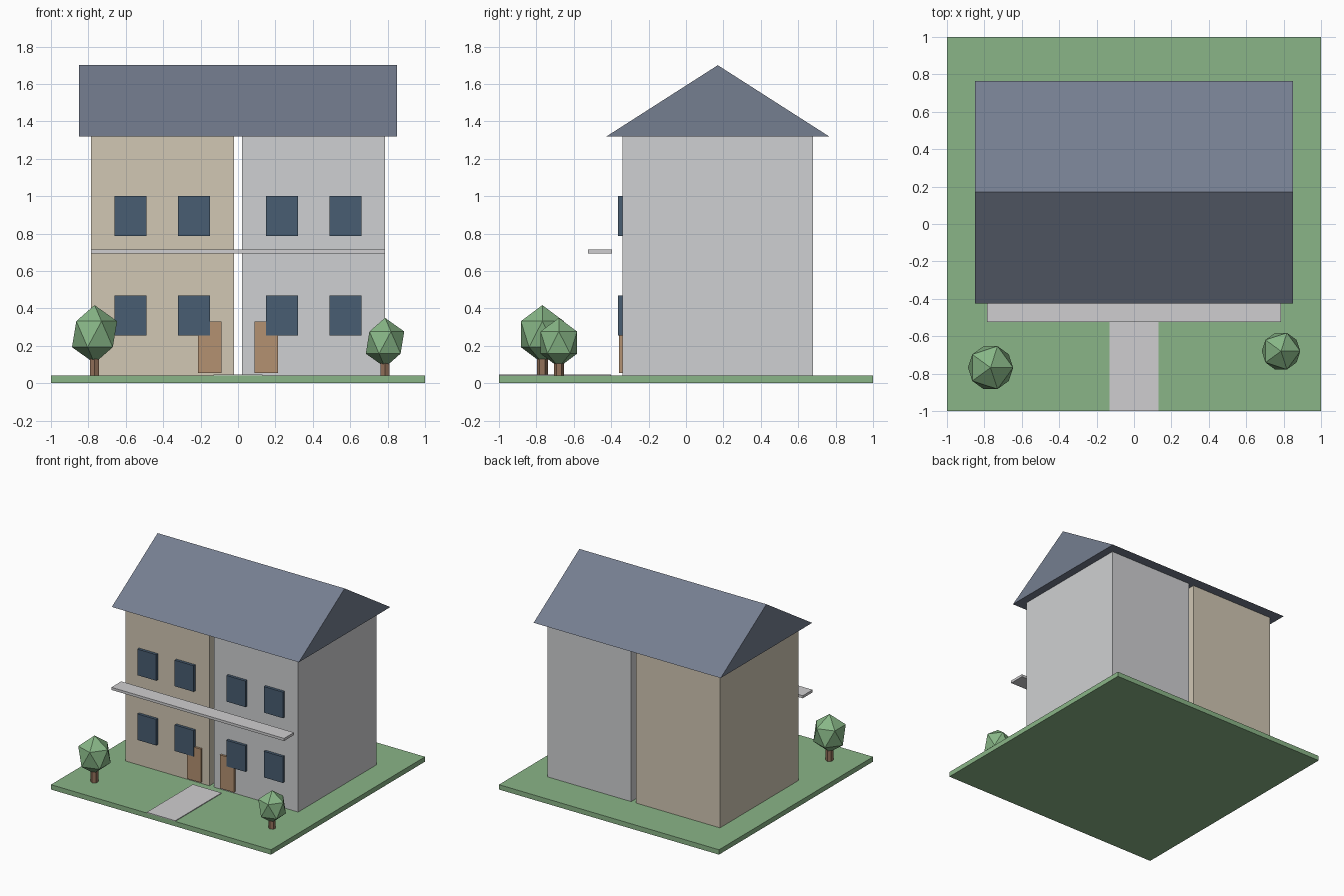
import bpy
import bmesh
from mathutils import Matrix, Vector

if "Cube" in bpy.data.objects:
    bpy.data.objects.remove(bpy.data.objects["Cube"], do_unlink=True)


def make_material(name, rgb):
    """Flat material from 8-bit display values, stored as linear."""
    linear = [((c / 255 + 0.055) / 1.055) ** 2.4 for c in rgb]
    mat = bpy.data.materials.new(name)
    mat.use_nodes = True
    mat.diffuse_color = (*linear, 1)
    bsdf = mat.node_tree.nodes["Principled BSDF"]
    bsdf.inputs["Base Color"].default_value = (*linear, 1)
    bsdf.inputs["Roughness"].default_value = 0.9
    return mat


GRASS = make_material("grass green", (138, 181, 135))
TAN = make_material("tan wall", (209, 199, 180))
GREY = make_material("light grey wall", (207, 208, 210))
ROOF = make_material("slate roof", (117, 126, 144))
GLASS = make_material("dark blue glass", (72, 93, 114))
WOOD = make_material("brown door", (179, 145, 113))
STONE = make_material("pale paving", (207, 206, 208))
LEAF = make_material("leaf green", (136, 183, 135))
BARK = make_material("bark brown", (146, 113, 90))


def add_object(name, bm, mat):
    bmesh.ops.recalc_face_normals(bm, faces=bm.faces)
    mesh = bpy.data.meshes.new(name)
    bm.to_mesh(mesh)
    bm.free()
    mesh.materials.append(mat)
    obj = bpy.data.objects.new(name, mesh)
    bpy.context.collection.objects.link(obj)
    return obj


def box(name, xs, ys, zs, mat):
    """Box given by its ranges along x, y and z."""
    spans = [sorted(s) for s in (xs, ys, zs)]
    centre = Vector([(a + b) / 2 for a, b in spans])
    size = [b - a for a, b in spans]
    bm = bmesh.new()
    bmesh.ops.create_cube(
        bm, size=1, matrix=Matrix.Translation(centre) @ Matrix.Diagonal((*size, 1)))
    return add_object(name, bm, mat)


def gable_roof(name, half_width, profile, mat):
    """Triangular y-z profile extruded along x."""
    bm = bmesh.new()
    face = bm.faces.new([bm.verts.new((-half_width, y, z)) for y, z in profile])
    new = bmesh.ops.extrude_face_region(bm, geom=[face])["geom"]
    verts = [v for v in new if isinstance(v, bmesh.types.BMVert)]
    bmesh.ops.translate(bm, verts=verts, vec=(2 * half_width, 0, 0))
    return add_object(name, bm, mat)


def tree(name, x, y, trunk_radius, crown_radius, crown_z):
    """Six-sided trunk under a low-poly crown stretched upwards."""
    base = 0.002
    bm = bmesh.new()
    bmesh.ops.create_cone(
        bm, cap_ends=True, segments=6, radius1=trunk_radius, radius2=trunk_radius,
        depth=crown_z - base,
        matrix=Matrix.Translation((x, y, (crown_z + base) / 2)))
    add_object(name + "_trunk", bm, BARK)
    bm = bmesh.new()
    bmesh.ops.create_icosphere(
        bm, subdivisions=1, radius=crown_radius,
        matrix=Matrix.Translation((x, y, crown_z)) @ Matrix.Diagonal((1, 1, 1.15, 1)))
    add_object(name + "_crown", bm, LEAF)


# Plot and front path
GROUND = 0.04
box("lawn", (-1, 1), (-1, 1), (0, GROUND), GRASS)
box("path", (-0.13, 0.13), (-1, -0.4), (GROUND - 0.01, 0.046), STONE)

# Two mirrored homes with a narrow gap between them
FRONT = -0.34
for side, sign, wall in (("right", -1, TAN), ("left", 1, GREY)):
    box(side + "_house", (sign * 0.022, sign * 0.785), (FRONT, 0.68),
        (GROUND, 1.32), wall)
    box(side + "_door", (sign * 0.087, sign * 0.214), (FRONT - 0.018, FRONT + 0.01),
        (0.055, 0.33), WOOD)
    for place, x in (("inner", 0.235), ("outer", 0.575)):
        for floor, z in (("lower", 0.255), ("upper", 0.787)):
            box(f"{side}_{floor}_{place}_window",
                (sign * x - 0.086, sign * x + 0.086),
                (FRONT - 0.023, FRONT + 0.01), (z, z + 0.214), GLASS)

# Ledge in front of the facade, and the shared roof
box("ledge", (-0.785, 0.785), (-0.523, -0.395), (0.694, 0.715), STONE)
gable_roof("roof", 0.85, [(-0.424, 1.32), (0.764, 1.32), (0.17, 1.70)], ROOF)

# Garden trees
tree("right_tree", -0.767, -0.768, 0.029, 0.135, 0.262)
tree("left_tree", 0.786, -0.68, 0.027, 0.115, 0.217)
